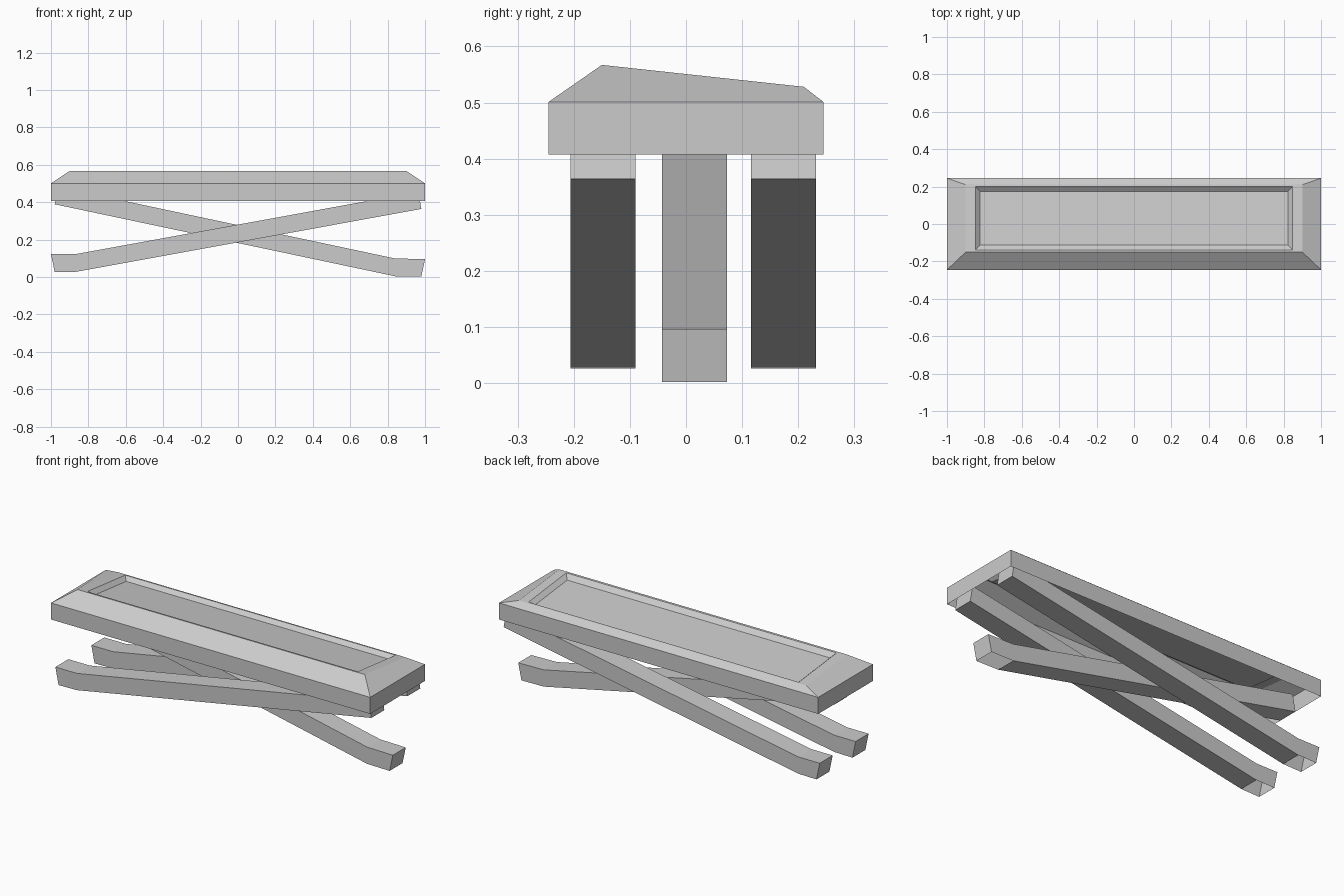
import bpy, bmesh

if "Cube" in bpy.data.objects:
    bpy.data.objects.remove(bpy.data.objects["Cube"])


def finish(name, bm):
    bmesh.ops.recalc_face_normals(bm, faces=bm.faces[:])
    me = bpy.data.meshes.new(name)
    bm.to_mesh(me)
    bm.free()
    ob = bpy.data.objects.new(name, me)
    bpy.context.collection.objects.link(ob)
    return ob


# Sloping top surface: high at the front, low at the back
def top_z(y):
    return 0.567 - (y + 0.15) * 0.039 / 0.36


def ring(bm, x, y0, y1, z0, z1):
    return [bm.verts.new(c) for c in
            ((-x, y0, z0), (x, y0, z0), (x, y1, z1), (-x, y1, z1))]


# Seat: hollow skirt, bevelled rim and shallow recessed panel, open underneath
bm = bmesh.new()
rings = [
    ring(bm, 1.0, -0.245, 0.245, 0.407, 0.407),
    ring(bm, 1.0, -0.245, 0.245, 0.501, 0.501),
    ring(bm, 0.9, -0.15, 0.21, top_z(-0.15), top_z(0.21)),
    ring(bm, 0.847, -0.138, 0.2, top_z(-0.138), top_z(0.2)),
    ring(bm, 0.823, -0.112, 0.175, top_z(-0.112) - 0.022, top_z(0.175) - 0.022),
]
for a, b in zip(rings, rings[1:]):
    for i in range(4):
        j = (i + 1) % 4
        bm.faces.new((a[i], a[j], b[j], b[i]))
bm.faces.new(rings[-1])
seat = finish("seat", bm)
for f in seat.data.polygons:      # open shell: make sure the panel faces up
    last = f
if last.normal.z < 0:
    seat.data.flip_normals()


# Legs: side profile (x, z) extruded across y, foot sole left open
def leg(name, profile, y0, y1):
    bm = bmesh.new()
    a = [bm.verts.new((x, y0, z)) for x, z in profile]
    b = [bm.verts.new((x, y1, z)) for x, z in profile]
    bm.faces.new(a)
    bm.faces.new(b[::-1])
    n = len(profile)
    for i in range(1, n):         # edge 0 is the sole
        j = (i + 1) % n
        bm.faces.new((a[i], b[i], b[j], a[j]))
    return finish(name, bm)


outer = [(-0.98, 0.026), (-0.865, 0.028), (0.98, 0.364),
         (0.965, 0.456), (-0.865, 0.123), (-1.0, 0.123)]
centre = [(0.98, 0.002), (0.84, 0.004), (-0.98, 0.389),
          (-0.962, 0.482), (0.84, 0.099), (1.0, 0.096)]

leg("front_leg", outer, -0.206, -0.09)
leg("back_leg", outer, 0.116, 0.232)
leg("centre_leg", centre, -0.043, 0.073)
